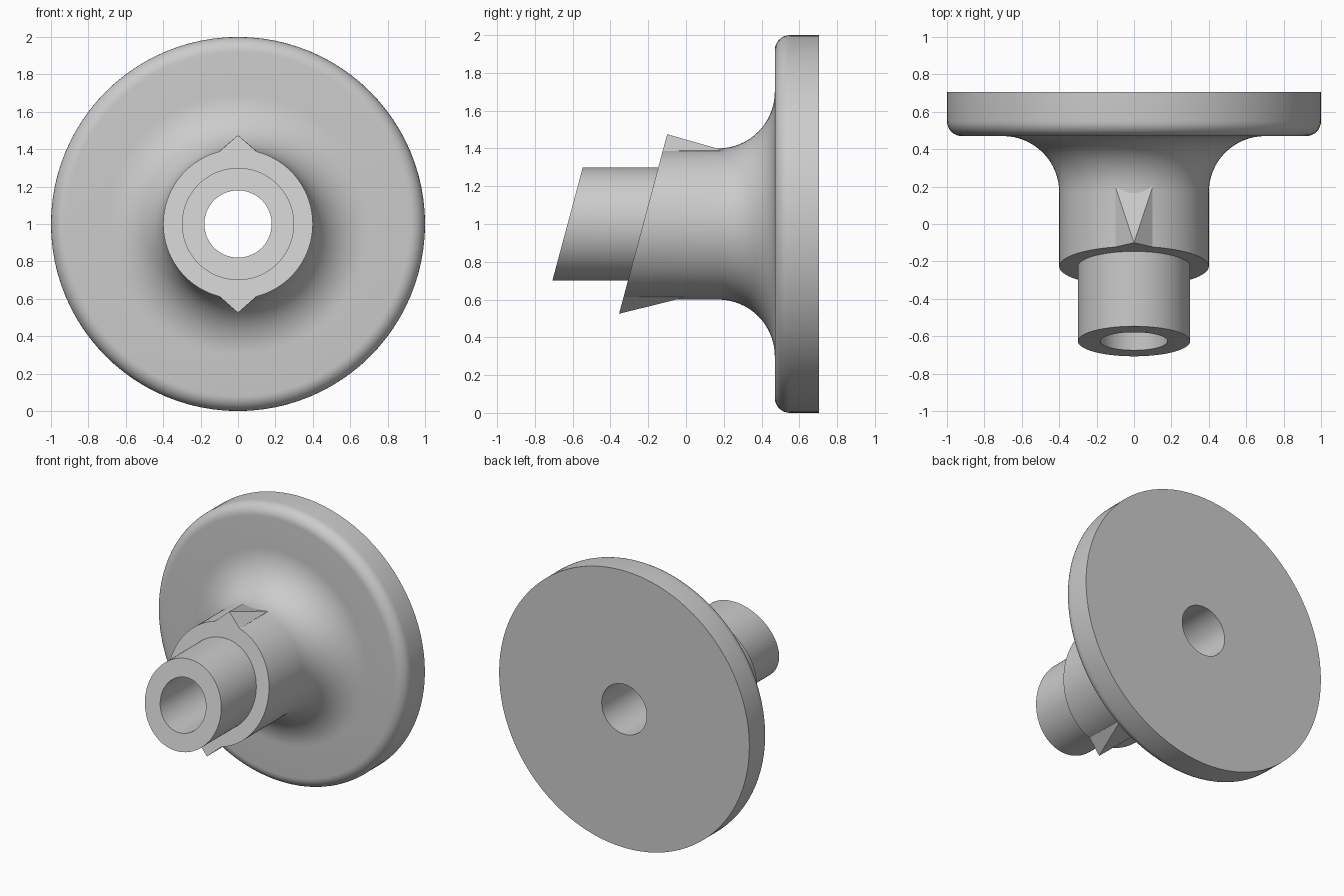
import bpy, bmesh, math

SLOPE = math.tan(math.radians(15))   # tilt of the cut front faces
AXIS_Z = 1.0
SEGMENTS = 96

if "Cube" in bpy.data.objects:
    bpy.data.objects.remove(bpy.data.objects["Cube"], do_unlink=True)

grey = bpy.data.materials.new("plain grey")
grey.use_nodes = True
grey.diffuse_color = (0.6, 0.6, 0.6, 1)
grey.node_tree.nodes["Principled BSDF"].inputs["Base Color"].default_value = (0.6, 0.6, 0.6, 1)


def finish(bm, name, smooth):
    bmesh.ops.recalc_face_normals(bm, faces=bm.faces)
    mesh = bpy.data.meshes.new(name)
    bm.to_mesh(mesh)
    bm.free()
    mesh.materials.append(grey)
    obj = bpy.data.objects.new(name, mesh)
    bpy.context.collection.objects.link(obj)
    if smooth:
        bpy.ops.object.select_all(action="DESELECT")
        obj.select_set(True)
        bpy.context.view_layer.objects.active = obj
        bpy.ops.object.shade_smooth_by_angle(angle=math.radians(30))
    return obj


def arc(radius, y, size, start, end, steps):
    """Quarter-round profile points as (radius, y, tilted)."""
    angles = [math.radians(start + (end - start) * i / steps) for i in range(steps + 1)]
    return [(radius + size * math.cos(a), y + size * math.sin(a), False) for a in angles]


def lathe(name, profile):
    """Revolve a closed profile about the y axis, tilting the marked points."""
    bm = bmesh.new()
    rings = []
    for radius, y, tilted in profile:
        ring = []
        for i in range(SEGMENTS):
            a = math.tau * i / SEGMENTS
            h = radius * math.cos(a)
            ring.append(bm.verts.new((radius * math.sin(a), y + (SLOPE * h if tilted else 0), AXIS_Z + h)))
        rings.append(ring)
    for k, ring in enumerate(rings):
        other = rings[(k + 1) % len(rings)]
        for i in range(SEGMENTS):
            j = (i + 1) % SEGMENTS
            bm.faces.new((ring[i], ring[j], other[j], other[i]))
    return finish(bm, name, True)


# Flange, flared hub, spigot and through bore in one turned piece
SHOULDER, NOSE, BORE = -0.227, -0.627, 0.18
profile = [(BORE, 0.705, False), (1.0, 0.705, False)]
profile += arc(0.92, 0.55, 0.08, 0, -90, 8)        # rounded rim
profile += arc(0.70, 0.17, 0.30, 90, 180, 16)      # flare into the hub
profile += [(0.4, SHOULDER, True), (0.3, SHOULDER, True), (0.3, NOSE, True), (BORE, NOSE, True)]
lathe("flanged_hub", profile)


# Pointed keys above and below the hub, flush with the tilted shoulder
def key(name, side, back_y):
    def front(h):
        return SHOULDER + SLOPE * side * h
    points = [(0, front(0.475), 0.475)]
    for x in (-0.1, 0.1):
        points += [(x, front(0.387), 0.387), (x, back_y, 0.39),
                   (x, front(0.33) + 0.03, 0.33), (x, back_y, 0.33)]
    bm = bmesh.new()
    for x, y, h in points:
        bm.verts.new((x, y, AXIS_Z + side * h))
    bmesh.ops.convex_hull(bm, input=bm.verts)
    finish(bm, name, False)


key("upper_key", 1, 0.2)
key("lower_key", -1, -0.01)
